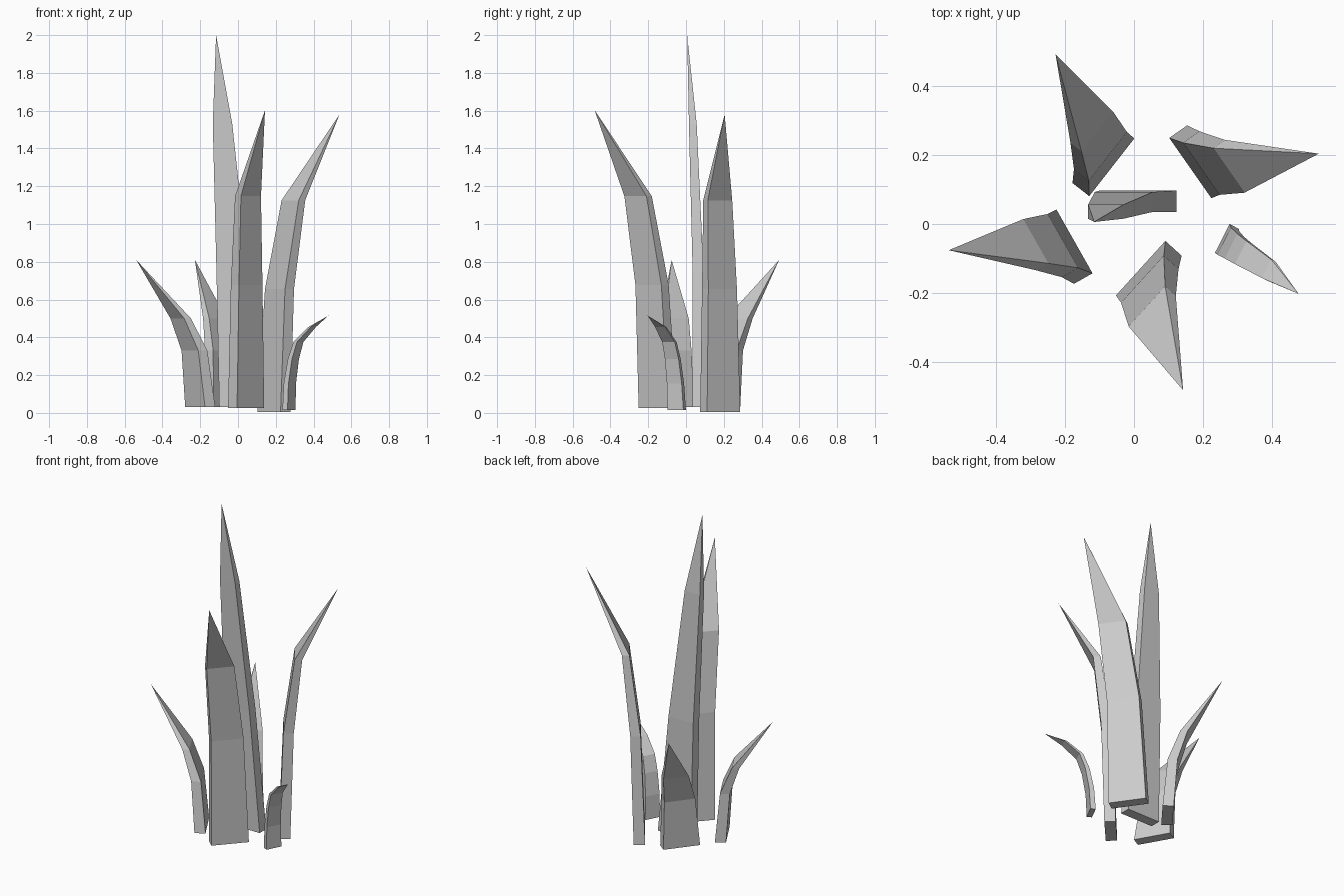
import bpy, bmesh
from math import radians
from mathutils import Matrix

if "Cube" in bpy.data.objects:
    bpy.data.objects.remove(bpy.data.objects["Cube"])

# Cross-sections: (outward shift, sideways shift, width, thickness, height); last = tip
TALL = [(0, 0, .222, .063, 0), (.002, -.042, .168, .058, .72),
        (.03, -.094, .103, .041, 1.5), (.06, -.128, 0, 0, 1.97)]
LONG = [(0, 0, .214, .064, 0), (.022, -.020, .185, .058, .65),
        (.077, -.070, .158, .042, 1.12), (.298, -.180, 0, 0, 1.575)]
SHORT = [(0, 0, .213, .062, 0), (.025, -.018, .18, .055, .30),
         (.087, -.056, .148, .041, .47), (.300, -.158, 0, 0, .78)]
SPROUT = [(0, 0, .094, .030, 0), (.007, -.004, .088, .028, .14),
          (.030, -.008, .081, .025, .27), (.062, -.012, .075, .021, .36),
          (.148, -.020, .060, .014, .44), (.256, -.0425, 0, 0, .50)]


def blade(name, shape, x, y, z, angle):
    """Four-sided leaf, lofted through its sections to a point."""
    bm = bmesh.new()
    rings = []
    for n, w, width, thick, h in shape[:-1]:
        rings.append([bm.verts.new((n + a * thick / 2, w + b * width / 2, h))
                      for a, b in ((-1, -1), (1, -1), (1, 1), (-1, 1))])
    n, w, _, _, h = shape[-1]
    tip = bm.verts.new((n, w, h))
    bm.faces.new(rings[0][::-1])
    for lo, hi in zip(rings, rings[1:]):
        for i in range(4):
            j = (i + 1) % 4
            bm.faces.new((lo[i], lo[j], hi[j], hi[i]))
    for i in range(4):
        bm.faces.new((rings[-1][i], rings[-1][(i + 1) % 4], tip))
    bmesh.ops.recalc_face_normals(bm, faces=bm.faces)
    bm.transform(Matrix.Translation((x, y, z)) @ Matrix.Rotation(radians(angle), 4, 'Z'))
    me = bpy.data.meshes.new(name)
    bm.to_mesh(me)
    bm.free()
    bpy.context.collection.objects.link(bpy.data.objects.new(name, me))


# Central leaf, then the ring of leaves around it
blade("leaf_center", TALL, .012, .066, .03, -90)
blade("leaf_front", LONG, .043, -.150, .027, -42.2)
blade("leaf_right", LONG, .190, .181, .005, 35)
blade("leaf_left", SHORT, -.200, -.066, .03, 209.5)
blade("leaf_back", SHORT, -.089, .184, .03, 142)
blade("leaf_sprout", SPROUT, .270, -.049, .015, -27)
